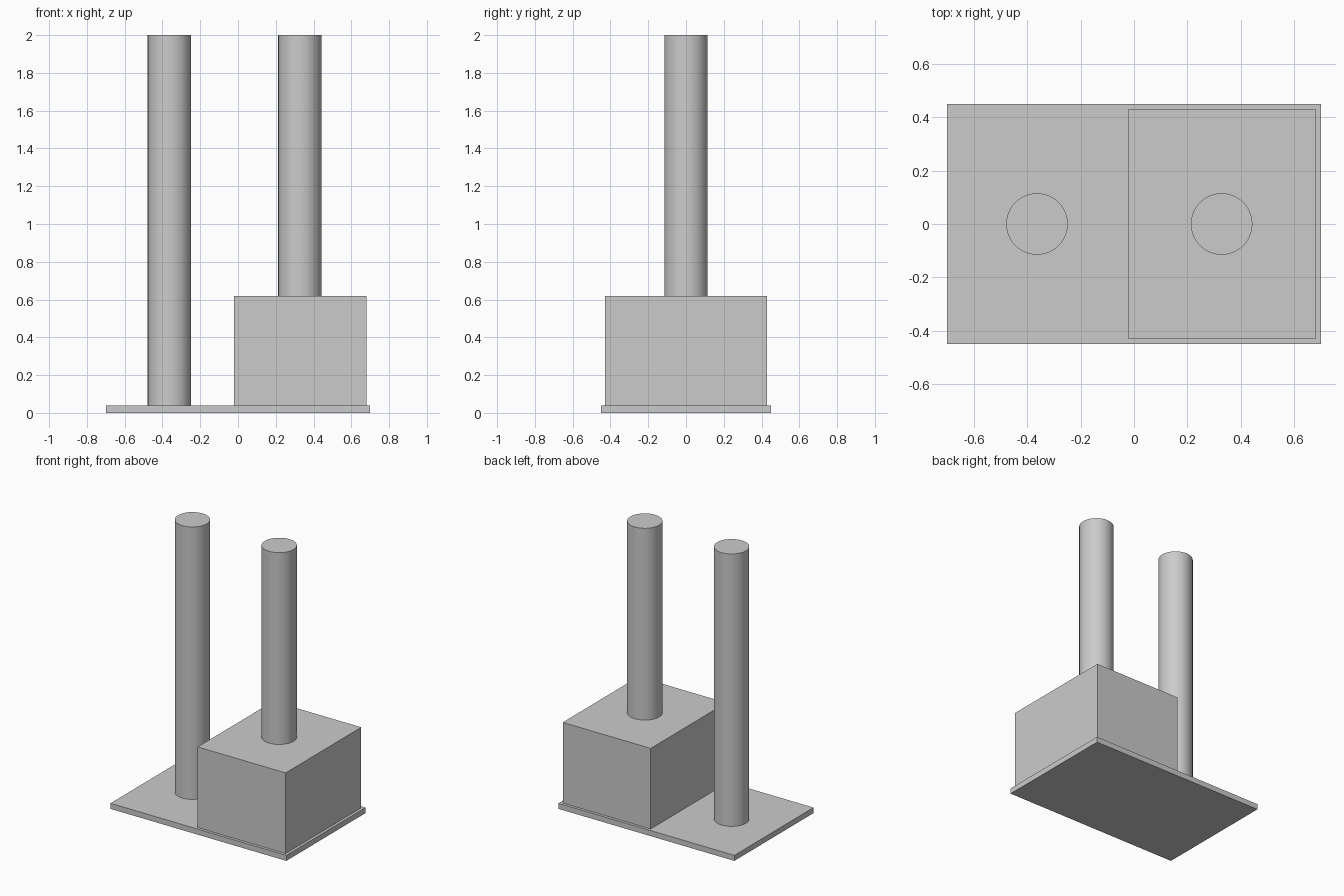
import bpy
from math import radians, pi, cos, sin

cube = bpy.data.objects.get("Cube")
if cube:
    bpy.data.objects.remove(cube, do_unlink=True)

grey = bpy.data.materials.new("light_grey")
grey.use_nodes = True
grey.diffuse_color = (0.6, 0.6, 0.6, 1)
grey.node_tree.nodes["Principled BSDF"].inputs["Base Color"].default_value = (0.6, 0.6, 0.6, 1)


def mesh_object(name, verts, faces):
    mesh = bpy.data.meshes.new(name)
    mesh.from_pydata(verts, [], faces)
    obj = bpy.data.objects.new(name, mesh)
    bpy.context.collection.objects.link(obj)
    mesh.materials.append(grey)
    return obj


def prism(name, profile, offset):
    """Extrude a closed profile by an offset vector."""
    n = len(profile)
    top = [tuple(a + b for a, b in zip(p, offset)) for p in profile]
    sides = [(i, (i + 1) % n, (i + 1) % n + n, i + n) for i in range(n)]
    faces = [tuple(reversed(range(n))), tuple(range(n, 2 * n))] + sides
    return mesh_object(name, profile + top, faces)


def box(name, x0, x1, y, z0, z1):
    """Box symmetric in y."""
    base = [(x0, -y, z0), (x1, -y, z0), (x1, y, z0), (x0, y, z0)]
    return prism(name, base, (0, 0, z1 - z0))


def chimney(name, x, z0):
    bpy.ops.mesh.primitive_cylinder_add(vertices=64, radius=0.115, depth=2 - z0,
                                        location=(x, 0, (2 + z0) / 2))
    obj = bpy.context.object
    obj.name = name
    obj.data.materials.append(grey)
    bpy.ops.object.shade_smooth_by_angle(angle=radians(30))


def cut(target, cutter):
    """Subtract the cutter, then discard it."""
    mod = target.modifiers.new("cut", "BOOLEAN")
    mod.operation = "DIFFERENCE"
    mod.solver = "EXACT"
    mod.object = cutter
    bpy.context.view_layer.objects.active = target
    bpy.ops.object.modifier_apply(modifier=mod.name)
    bpy.data.objects.remove(cutter, do_unlink=True)


floor, roof, wall = 0.04, 0.62, 0.03

# Ground slab
box("base_plate", -0.7, 0.7, 0.45, 0, floor)

# Hollow building with an arched doorway in the front wall
house = box("building", -0.02, 0.68, 0.43, floor, roof)
cut(house, box("room_cutter", -0.02 + wall, 0.68 - wall, 0.43 - wall, 0, roof - wall))

door_x, door_r, spring, steps = 0.295, 0.08, 0.26, 24
arch = [(door_x + door_r * cos(pi * i / steps), -0.5, spring + door_r * sin(pi * i / steps))
        for i in range(steps + 1)]
doorway = [(door_x - door_r, -0.5, 0), (door_x + door_r, -0.5, 0)] + arch
cut(house, prism("door_cutter", doorway, (0, 0.2, 0)))

# Chimneys: one free-standing, one on the roof
chimney("ground_chimney", -0.363, floor)
chimney("roof_chimney", 0.328, roof)
